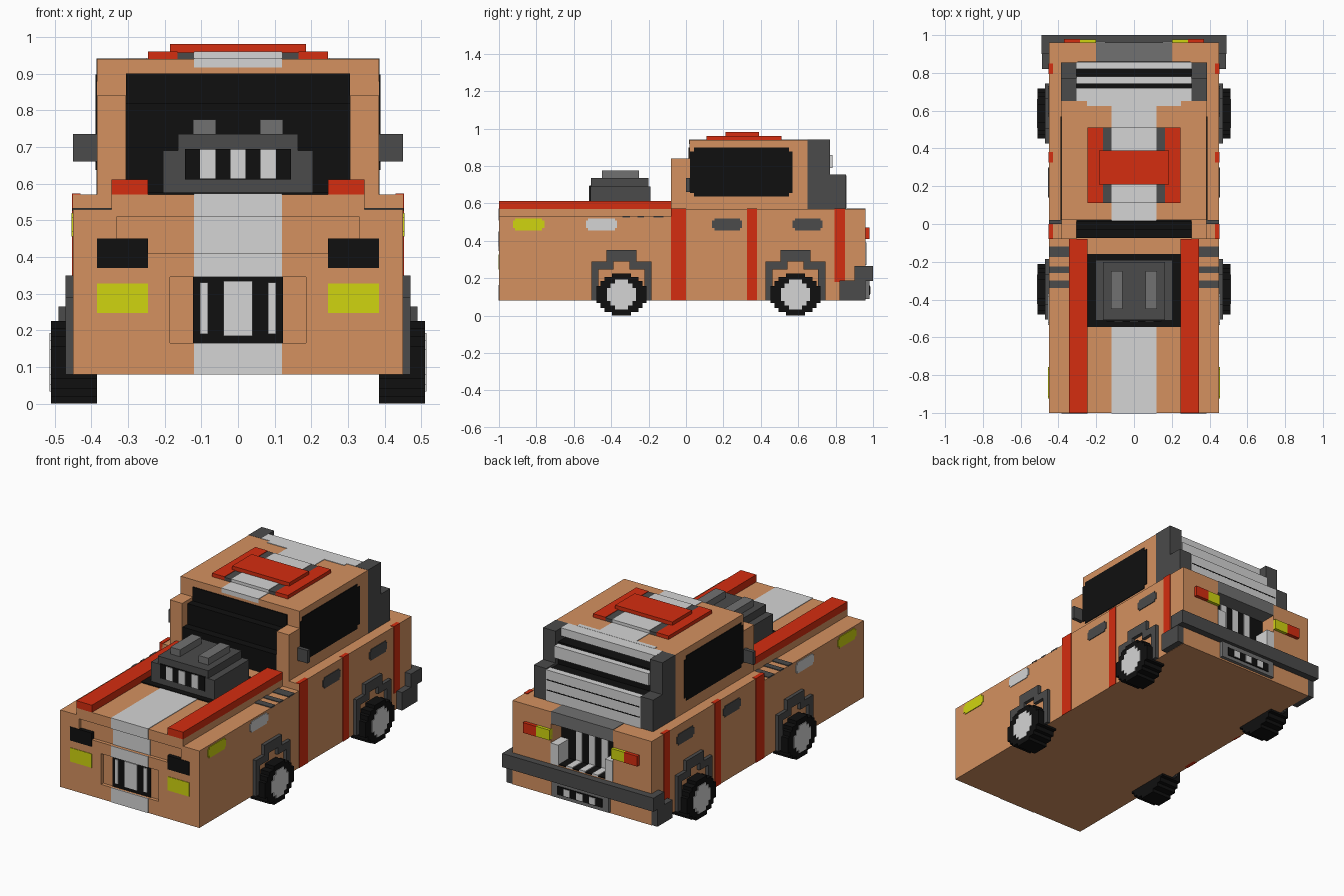
import bpy, bmesh


def material(name, r, g, b):
    m = bpy.data.materials.new(name)
    m.diffuse_color = (r, g, b, 1)
    return m


ORANGE = material("orange paint", 0.66, 0.285, 0.117)
WHITE = material("white paint", 0.66, 0.66, 0.66)
RED = material("red trim", 0.66, 0.026, 0.005)
YELLOW = material("yellow lamp", 0.63, 0.66, 0.005)
DARK = material("dark grey", 0.07, 0.07, 0.07)
GREY = material("mid grey", 0.165, 0.165, 0.165)
BLACK = material("black", 0.005, 0.005, 0.005)


def finish(name, bm, mat):
    bmesh.ops.recalc_face_normals(bm, faces=bm.faces)
    me = bpy.data.meshes.new(name)
    bm.to_mesh(me)
    bm.free()
    me.materials.append(mat)
    bpy.context.collection.objects.link(bpy.data.objects.new(name, me))


def box(name, mat, x, y, z):
    """Box from (min, max) ranges."""
    bm = bmesh.new()
    bmesh.ops.create_cube(bm, size=1)
    for v in bm.verts:
        v.co = [r[0] + (c + 0.5) * (r[1] - r[0]) for r, c in zip((x, y, z), v.co)]
    finish(name, bm, mat)


def pair(name, mat, x, y, z):
    """Box mirrored to both sides."""
    box("right_" + name, mat, x, y, z)
    box("left_" + name, mat, (-x[1], -x[0]), y, z)


def mid(name, mat, w, y, z):
    """Box centred on x = 0 with half width w."""
    box(name, mat, (-w, w), y, z)


def prism_pair(name, mat, x, pts):
    """Side profile in (y, z) extruded along x on both sides."""
    for side, s in (("right_", 1), ("left_", -1)):
        bm = bmesh.new()
        f = bm.faces.new([bm.verts.new((s * x[0], y, z)) for y, z in pts])
        ext = bmesh.ops.extrude_face_region(bm, geom=[f])["geom"]
        for v in ext:
            if isinstance(v, bmesh.types.BMVert):
                v.co.x = s * x[1]
        finish(side + name, bm, mat)


def stepped(cy, cz, quarter):
    """Blocky round outline from (half width, half height) steps."""
    q = []
    for i, (w, h) in enumerate(quarter):
        q.append((w, h))
        if i + 1 < len(quarter):
            q.append((w, quarter[i + 1][1]))
    loop = (q + [(w, -h) for w, h in reversed(q)]
            + [(-w, -h) for w, h in q] + [(-w, h) for w, h in reversed(q)])
    return [(cy + w, cz + h) for w, h in loop]


def side_plate(name, mat, x, y, z, s=0.012):
    w, h = (y[1] - y[0]) / 2, (z[1] - z[0]) / 2
    prism_pair(name, mat, (x - 0.01, x + 0.004),
               stepped((y[0] + y[1]) / 2, (z[0] + z[1]) / 2, [(w - s, h), (w, h - s)]))


# Main body, hood and deck
mid("lower_body", ORANGE, 0.45, (-0.98, 0.86), (0.08, 0.53))
mid("hood", ORANGE, 0.345, (-1, -0.08), (0.53, 0.57))
mid("cab_deck", ORANGE, 0.45, (-0.08, 0.86), (0.53, 0.57))
pair("rear_quarter", ORANGE, (0.2, 0.45), (0.86, 0.96), (0.08, 0.57))
mid("rear_sill", ORANGE, 0.2, (0.86, 0.96), (0.08, 0.27))
mid("trunk_lip", GREY, 0.2, (0.86, 0.96), (0.5, 0.573))

# Front fascia around two shallow recesses
F = (-1, -0.98)
for i, z in enumerate([(0.08, 0.165), (0.345, 0.41), (0.51, 0.53)]):
    mid(f"fascia_bar_{i}", ORANGE, 0.45, F, z)
pair("fascia_grille_side", ORANGE, (0.185, 0.45), F, (0.165, 0.345))
pair("fascia_upper_side", ORANGE, (0.33, 0.45), F, (0.41, 0.51))
for i, (y, z) in enumerate([(-1, (0.08, 0.165)), (-1, (0.345, 0.41)),
                            (-0.98, (0.41, 0.51)), (-1, (0.51, 0.573))]):
    mid(f"front_stripe_{i}", WHITE, 0.12, (y - 0.003, y + 0.003), z)
mid("grille", BLACK, 0.123, (-0.985, -0.975), (0.165, 0.345))
mid("grille_bar", WHITE, 0.04, (-0.99, -0.98), (0.185, 0.335))
pair("grille_thin_bar", WHITE, (0.082, 0.104), (-0.99, -0.98), (0.19, 0.33))
pair("headlight", BLACK, (0.245, 0.385), (-1.003, -0.97), (0.37, 0.45))
pair("fog_light", YELLOW, (0.245, 0.385), (-1.003, -0.99), (0.247, 0.328))

# Hood stripe, rails, fender vents
mid("hood_stripe", WHITE, 0.12, (-1, -0.545), (0.568, 0.573))
pair("hood_rail", RED, (0.245, 0.345), (-1, -0.08), (0.57, 0.612))
for i, y in enumerate([(-0.175, -0.12), (-0.26, -0.225), (-0.34, -0.30)]):
    pair(f"fender_vent_{i}", DARK, (0.345, 0.451), y, (0.526, 0.534))

# Engine intake
mid("intake_surround", BLACK, 0.245, (-0.545, -0.16), (0.566, 0.576))
mid("intake_base", DARK, 0.205, (-0.51, -0.19), (0.57, 0.69))
mid("intake_top", DARK, 0.163, (-0.508, -0.2), (0.69, 0.735))
pair("intake_ridge", GREY, (0.06, 0.123), (-0.45, -0.25), (0.73, 0.775))
mid("intake_opening", BLACK, 0.145, (-0.515, -0.505), (0.612, 0.695))
for i, x in enumerate((-0.083, 0, 0.083)):
    box(f"intake_bar_{i}", WHITE, (x - 0.021, x + 0.021), (-0.519, -0.51), (0.614, 0.693))

# Cab, pillars and glass
mid("cab", ORANGE, 0.385, (0.02, 0.65), (0.57, 0.94))
pair("windshield_pillar", ORANGE, (0.305, 0.385), (-0.08, 0.02), (0.57, 0.84))
mid("windshield_lower", BLACK, 0.305, (-0.075, 0.02), (0.57, 0.7))
mid("windshield_middle", BLACK, 0.305, (-0.03, 0.02), (0.7, 0.82))
mid("windshield_upper", BLACK, 0.305, (0.014, 0.025), (0.82, 0.9))
side_plate("side_window", BLACK, 0.385, (0.022, 0.57), (0.637, 0.898), 0.02)
pair("mirror", DARK, (0.385, 0.45), (0.0, 0.022), (0.66, 0.735))

# Roof stripe and roof rack
mid("roof_stripe", WHITE, 0.12, (0.02, 0.65), (0.935, 0.943))
mid("roof_stripe_front", WHITE, 0.12, (0.017, 0.025), (0.917, 0.943))
mid("roof_stripe_wide", WHITE, 0.25, (0.625, 0.65), (0.936, 0.943))
mid("roof_scoop", WHITE, 0.12, (0.11, 0.51), (0.94, 0.96))
pair("scoop_edge", DARK, (0.12, 0.165), (0.11, 0.51), (0.94, 0.958))
pair("roof_rail", RED, (0.165, 0.245), (0.11, 0.51), (0.94, 0.961))
mid("roof_crossbar", RED, 0.185, (0.21, 0.39), (0.955, 0.981))

# Rear louvres between dark stepped posts
pair("rear_post", DARK, (0.305, 0.386), (0.65, 0.77), (0.57, 0.941))
pair("rear_post_step", DARK, (0.305, 0.386), (0.77, 0.855), (0.57, 0.755))
mid("louvre_core", BLACK, 0.305, (0.65, 0.745), (0.57, 0.87))
mid("louvre_core_low", BLACK, 0.305, (0.745, 0.825), (0.57, 0.74))
mid("louvre_top", WHITE, 0.305, (0.65, 0.72), (0.895, 0.942))
mid("louvre_middle", WHITE, 0.305, (0.74, 0.782), (0.79, 0.86))
mid("louvre_low", WHITE, 0.305, (0.82, 0.858), (0.57, 0.75))
for z in (0.63, 0.69):
    mid("louvre_line", BLACK, 0.3, (0.853, 0.859), (z, z + 0.006))

# Side stripes and side lights
for i, (y, z0) in enumerate([((-0.08, 0), 0.08), ((0.325, 0.38), 0.08), ((0.795, 0.85), 0.18)]):
    pair(f"side_stripe_{i}", RED, (0.43, 0.453), y, (z0, 0.573))
for name, mat, y in [("side_lamp", YELLOW, (-0.925, -0.757)), ("side_marker", WHITE, (-0.535, -0.368)),
                     ("front_handle", DARK, (0.14, 0.3)), ("rear_handle", DARK, (0.57, 0.73))]:
    side_plate(name, mat, 0.45, y, (0.456, 0.52))

# Wheels and blocky arches
TYRE = [(0.05, 0.113), (0.09, 0.093), (0.112, 0.072), (0.133, 0.045)]
HUB = [(0.035, 0.08), (0.058, 0.06), (0.078, 0.035)]
ARCH = [(-0.16, 0.08), (-0.16, 0.29), (-0.08, 0.29), (-0.08, 0.35), (0.08, 0.35), (0.08, 0.29),
        (0.16, 0.29), (0.16, 0.08), (0.122, 0.08), (0.122, 0.248), (0.042, 0.248), (0.042, 0.29),
        (-0.042, 0.29), (-0.042, 0.248), (-0.122, 0.248), (-0.122, 0.08)]
for name, y in (("front", -0.345), ("rear", 0.585)):
    prism_pair(name + "_tyre", BLACK, (0.385, 0.51), stepped(y, 0.113, TYRE))
    prism_pair(name + "_hub", WHITE, (0.44, 0.514), stepped(y, 0.113, HUB))
    prism_pair(name + "_arch", DARK, (0.445, 0.47), [(y + a, z) for a, z in ARCH])

# Rear bumper with end brackets
mid("rear_bumper", DARK, 0.49, (0.955, 1.0), (0.185, 0.265))
pair("bumper_end", DARK, (0.45, 0.49), (0.9, 0.96), (0.185, 0.265))
pair("bumper_bracket", DARK, (0.45, 0.488), (0.82, 0.96), (0.082, 0.187))

# Rear lights, open engine bay and lower vent
pair("tail_light", RED, (0.285, 0.37), (0.95, 0.98), (0.41, 0.47))
pair("indicator", YELLOW, (0.2, 0.285), (0.95, 0.978), (0.41, 0.47))
mid("bay_back", BLACK, 0.2, (0.855, 0.865), (0.27, 0.5))
mid("bay_floor", BLACK, 0.2, (0.86, 0.958), (0.268, 0.276))
pair("bay_post", WHITE, (0.15, 0.2), (0.87, 0.965), (0.27, 0.39))
for i, x in enumerate((-0.083, 0, 0.083)):
    r = (x - 0.02, x + 0.02)
    box(f"bay_bar_{i}", WHITE, r, (0.86, 0.87), (0.27, 0.5))
    box(f"bay_floor_bar_{i}", WHITE, r, (0.87, 0.96), (0.27, 0.281))
    box(f"vent_bar_{i}", WHITE, r, (0.97, 0.987), (0.115, 0.155))
mid("lower_vent", GREY, 0.185, (0.95, 0.98), (0.09, 0.185))
mid("lower_vent_opening", BLACK, 0.145, (0.975, 0.984), (0.11, 0.16))
